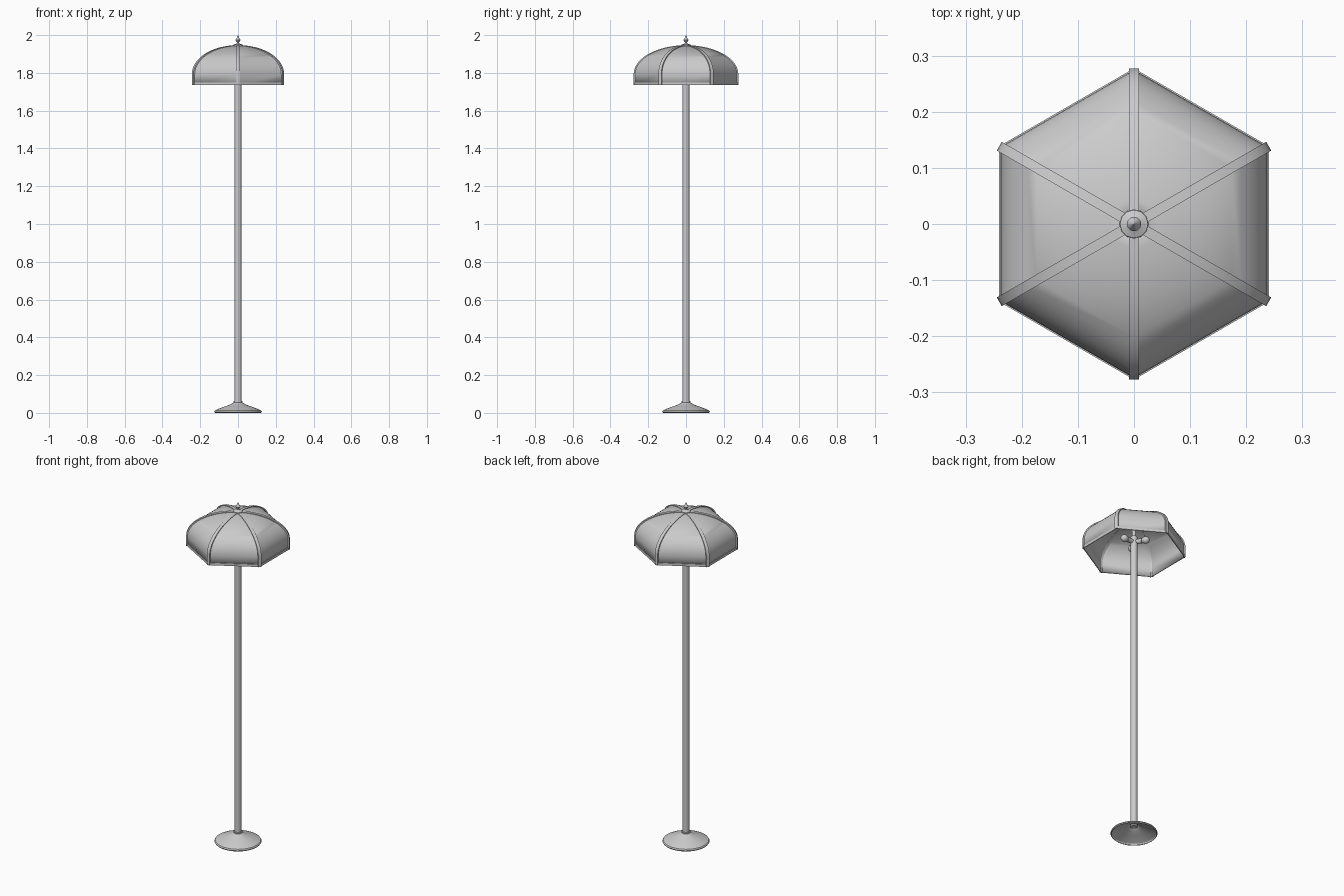
import bpy, bmesh, math
from mathutils import Matrix, Vector

if "Cube" in bpy.data.objects:
    bpy.data.objects.remove(bpy.data.objects["Cube"])


def finish(bm, name, angle=35):
    bmesh.ops.remove_doubles(bm, verts=bm.verts, dist=1e-5)
    bmesh.ops.recalc_face_normals(bm, faces=bm.faces)
    me = bpy.data.meshes.new(name)
    bm.to_mesh(me)
    bm.free()
    ob = bpy.data.objects.new(name, me)
    bpy.context.collection.objects.link(ob)
    bpy.ops.object.select_all(action='DESELECT')
    bpy.context.view_layer.objects.active = ob
    ob.select_set(True)
    bpy.ops.object.shade_smooth_by_angle(angle=math.radians(angle))
    return ob


def bridge(bm, rings, closed=True):
    for a, b in zip(rings, rings[1:]):
        n = len(a)
        for i in range(n if closed else n - 1):
            j = (i + 1) % n
            bm.faces.new((a[i], a[j], b[j], b[i]))


def lathe(name, profile, sides, phase=0.0, matrix=None, angle=35):
    bm = bmesh.new()
    rings = []
    for r, z in profile:
        r = max(r, 0.0003)
        rings.append([bm.verts.new((r * math.cos(phase + math.tau * i / sides),
                                    r * math.sin(phase + math.tau * i / sides), z))
                      for i in range(sides)])
    bridge(bm, rings)
    if matrix:
        bm.transform(matrix)
    return finish(bm, name, angle)


def thicken(ob, t):
    mod = ob.modifiers.new("thickness", 'SOLIDIFY')
    mod.thickness = t
    mod.offset = -1


# Hollow domed foot, collar and pole
foot = lathe("base", [(0.122, 0), (0.126, 0.006), (0.122, 0.013), (0.10, 0.023), (0.07, 0.034),
                      (0.045, 0.043), (0.028, 0.051), (0.021, 0.057)], 32)
thicken(foot, 0.002)
lathe("base_collar", [(0.018, 0.055), (0.023, 0.056), (0.023, 0.063), (0.018, 0.064)], 24)
lathe("pole", [(0, 0.046), (0.0185, 0.046), (0.0185, 1.83), (0.010, 1.835), (0.010, 1.945)], 20)

# Shade profile as (apothem, height): straight skirt, then a quarter ellipse
A, RIM, SHOULDER, RISE = 0.238, 1.735, 1.793, 0.151
profile = [(A, RIM)]
for k in range(15):
    t = math.radians(86) * k / 14
    profile.append((A * math.cos(t), SHOULDER + RISE * math.sin(t)))

C30 = math.cos(math.radians(30))
shade = lathe("shade", [(a / C30, z) for a, z in profile], 6, math.pi / 2)
thicken(shade, 0.003)

# Trim strips running down the six shade corners
line = [Vector((a / C30, 0, z)) for a, z in profile]
for k in range(6):
    bm = bmesh.new()
    rings = []
    for i, p in enumerate(line):
        d = line[min(i + 1, len(line) - 1)] - line[max(i - 1, 0)]
        n = Vector((d.z, 0, -d.x)).normalized()
        w = 0.009
        ring = []
        for off, side in ((-0.006, -w), (0.0025, -w), (0.0025, w), (-0.006, w)):
            q = p + n * off
            ring.append(bm.verts.new((q.x, side, q.z)))
        rings.append(ring)
    bridge(bm, rings)
    bm.faces.new(rings[0])
    bm.faces.new(rings[-1])
    bm.transform(Matrix.Rotation(math.pi / 2 + k * math.pi / 3, 4, 'Z'))
    finish(bm, f"shade_rib_{k + 1}")

# Trim band around the rim
band = lathe("shade_rim_band", [(0.2402 / C30, RIM), (0.2402 / C30, RIM + 0.014),
                                (0.237 / C30, RIM + 0.0145)], 6, math.pi / 2)

# Cap and finial
lathe("finial", [(0.026, 1.943), (0.025, 1.949), (0.012, 1.954), (0.006, 1.958), (0.006, 1.964),
                 (0.010, 1.968), (0.013, 1.974), (0.011, 1.981), (0.006, 1.986),
                 (0.004, 1.992), (0, 2.0)], 12)

# Three sockets with bulbs around the pole
for k in range(3):
    m = (Matrix.Translation((0, 0, 1.80)) @ Matrix.Rotation(k * math.tau / 3, 4, 'Z')
         @ Matrix.Rotation(math.pi / 2, 4, 'Y'))
    lathe(f"socket_{k + 1}", [(0, 0.012), (0.012, 0.012), (0.014, 0.045), (0, 0.045)], 16, matrix=m)
    lathe(f"bulb_{k + 1}", [(0.010, 0.044), (0.014, 0.050), (0.019, 0.060), (0.020, 0.068),
                            (0.017, 0.078), (0.010, 0.085), (0, 0.087)], 16, matrix=m)
